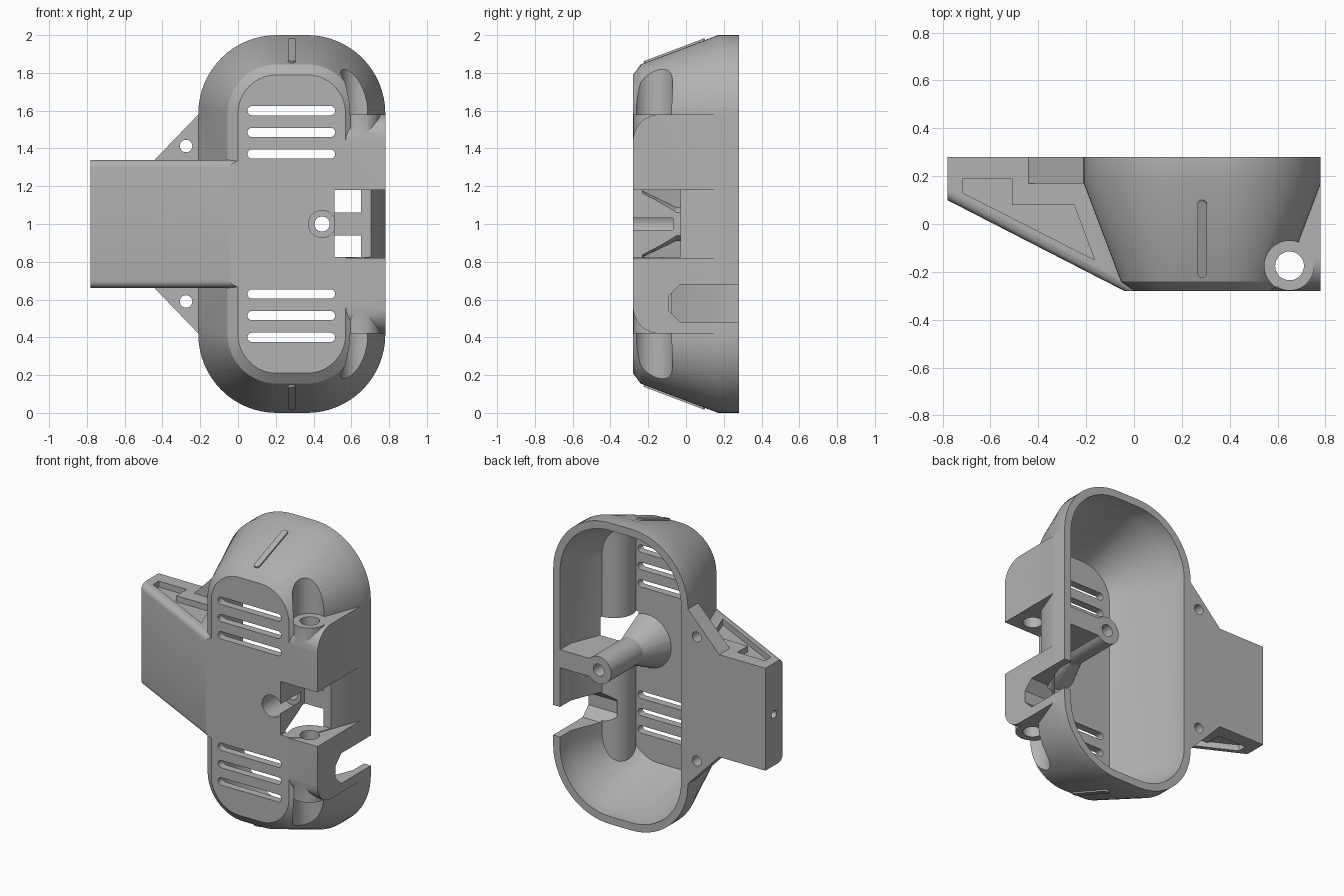
import bpy, bmesh, math
from mathutils import Matrix, Vector

if "Cube" in bpy.data.objects:
    bpy.data.objects.remove(bpy.data.objects["Cube"])

grey = bpy.data.materials.new("plain grey")
grey.use_nodes = True
GREY = (0.45, 0.45, 0.45, 1)
grey.diffuse_color = GREY
grey.node_tree.nodes["Principled BSDF"].inputs["Base Color"].default_value = GREY

MID_X = 0.285           # centre line of the shell
ROD_X, ROD_Y = 0.65, -0.175


def make(name, bm):
    bmesh.ops.recalc_face_normals(bm, faces=bm.faces)
    mesh = bpy.data.meshes.new(name)
    bm.to_mesh(mesh)
    bm.free()
    mesh.materials.append(grey)
    ob = bpy.data.objects.new(name, mesh)
    bpy.context.collection.objects.link(ob)
    return ob


def loft(name, rings):
    bm = bmesh.new()
    loops = [[bm.verts.new(p) for p in ring] for ring in rings]
    n = len(loops[0])
    for a, b in zip(loops, loops[1:]):
        for i in range(n):
            j = (i + 1) % n
            bm.faces.new((a[i], a[j], b[j], b[i]))
    bm.faces.new(loops[0])
    bm.faces.new(loops[-1][::-1])
    return make(name, bm)


def prism(name, pts, axis, lo, hi):
    """Extrude a 2D outline along one axis; other axes keep their order."""
    def place(p, d):
        q = list(p)
        q.insert("xyz".index(axis), d)
        return q
    return loft(name, [[place(p, d) for p in pts] for d in (lo, hi)])


def box(name, x, y, z):
    return prism(name, [(x[0], y[0]), (x[1], y[0]), (x[1], y[1]), (x[0], y[1])], "z", *z)


def tube(name, centre, r, axis, lo, hi, r2=None, n=48):
    def circle(rad):
        return [(centre[0] + rad * math.cos(2 * math.pi * i / n),
                 centre[1] + rad * math.sin(2 * math.pi * i / n)) for i in range(n)]
    k = "xyz".index(axis)
    rings = []
    for rad, d in ((r, lo), (r2 or r, hi)):
        rings.append([list(p[:k]) + [d] + list(p[k:]) for p in circle(rad)])
    return loft(name, rings)


def rounded(hx, hz, r, n=16):
    pts = []
    for k, (sx, sz) in enumerate(((1, 1), (-1, 1), (-1, -1), (1, -1))):
        for i in range(n + 1):
            a = math.pi / 2 * (k + i / n)
            pts.append((sx * (hx - r) + r * math.cos(a), sz * (hz - r) + r * math.sin(a)))
    return pts


def shell_ring(y, inset):
    return [(MID_X + x, y, 1 + z)
            for x, z in rounded(0.495 - inset, 1 - inset, 0.415 - inset)]


def combine(target, tool, op="DIFFERENCE"):
    mod = target.modifiers.new("cut", "BOOLEAN")
    mod.operation, mod.solver, mod.object = op, "EXACT", tool
    bpy.context.view_layer.objects.active = target
    bpy.ops.object.modifier_apply(modifier=mod.name)
    bpy.data.objects.remove(tool)


def mirror_z(pts, flip, at):
    """Flip the z coordinate (index at) about the mid height."""
    return [tuple(2 - c if flip and i == at else c for i, c in enumerate(p)) for p in pts]


def span(lo, hi, flip):
    return (2 - hi, 2 - lo) if flip else (lo, hi)


# Tapered outer shell
housing = loft("housing", [shell_ring(*s) for s in
                           ((0.28, 0), (0.17, 0), (-0.24, 0.155), (-0.28, 0.21))])

# Side blocks with a rounded outer corner and a hinge barrel
for flip in (False, True):
    arc = [(-0.14 - 0.14 * math.sin(a), 1.44 + 0.14 * math.cos(a))
           for a in (math.pi / 2 * i / 10 for i in range(11))]
    side = [(0.18, 1.18), (0.18, 1.58)] + arc + [(-0.28, 1.18)]
    combine(housing, prism("block", mirror_z(side, flip, 1), "x", 0.45, 0.78), "UNION")
    combine(housing, tube("barrel", (ROD_X, ROD_Y), 0.103, "z", *span(1.18, 1.58, flip)), "UNION")

# Wedge arm with softened long edges
wedge = [(-0.78, 0.28), (-0.78, 0.10), (-0.04, -0.28), (0.05, -0.28), (0.05, 0.28)]
arm = prism("arm", wedge, "z", 0.66, 1.34)
bm = bmesh.new()
bm.from_mesh(arm.data)
slope_mid = Vector((-0.41, -0.09))
edges = [e for e in bm.edges
         if (((e.verts[0].co + e.verts[1].co) / 2).xy - slope_mid).length < 0.01]
bmesh.ops.bevel(bm, geom=edges, offset=0.04, segments=5, profile=0.5, affect="EDGES")
bm.to_mesh(arm.data)
bm.free()
combine(housing, arm, "UNION")

# Triangular gussets between the arm and the shell
for flip in (False, True):
    tri = [(-0.46, 1.32), (-0.205, 1.585), (-0.18, 1.585), (-0.18, 1.32)]
    combine(housing, prism("gusset", mirror_z(tri, flip, 1), "y", 0.17, 0.28), "UNION")

# Hollow, leaving rod channel, flared post and rib standing inside
hollow = loft("hollow", [shell_ring(*s) for s in
                         ((0.32, 0.05), (0.165, 0.052), (-0.23, 0.21))])
combine(hollow, tube("channel", (ROD_X, ROD_Y), 0.135, "z", -0.1, 2.1))
combine(hollow, tube("post", (0.445, 1), 0.09, "y", -0.3, 0.28))
combine(hollow, tube("flare", (0.445, 1), 0.185, "y", -0.25, -0.05, 0.089))
combine(hollow, box("rib", (0.46, 0.9), (-0.03, 0.28), (0.94, 1.06)))
combine(housing, hollow)

# Open gap between the blocks
combine(housing, box("gap", (0.51, 1), (-0.4, -0.03), (0.825, 1.18)))

# Rod hole and the open grooves beyond the blocks
combine(housing, tube("rod_hole", (ROD_X, ROD_Y), 0.06, "z", -0.2, 2.2))
for flip in (False, True):
    combine(housing, tube("groove", (ROD_X, ROD_Y), 0.105, "z", *span(1.58, 2.2, flip)))

# Post bore and counterbore
combine(housing, tube("bore", (0.445, 1), 0.04, "y", -0.4, 0.4))
combine(housing, tube("counterbore", (0.445, 1), 0.072, "y", -0.4, -0.07))

# Cable notch in the side wall
notch = [(0.4, 0.48), (0.4, 0.68), (-0.03, 0.68), (-0.09, 0.62), (-0.09, 0.54), (-0.03, 0.48)]
combine(housing, prism("notch", notch, "x", 0.56, 1))

# Vent slots, in two groups of three
for flip in (False, True):
    for i in range(3):
        z = 1.37 + 0.115 * i
        z = 2 - z if flip else z
        pill = [(0.282 + x, z + h) for x, h in rounded(0.232, 0.0245, 0.0244, 6)]
        combine(housing, prism("vent", pill, "y", -0.4, -0.15))

# Gusset screw holes, arm pockets and the arm end hole
pocket = [(-0.715, 0.19), (-0.51, 0.19), (-0.51, 0.08), (-0.25, 0.08), (-0.165, -0.15), (-0.715, 0.13)]
for flip in (False, True):
    z = 0.59 if flip else 1.413
    combine(housing, tube("screw_hole", (-0.275, z), 0.033, "y", 0.1, 0.4))
    combine(housing, prism("pocket", pocket, "z", *span(1.30, 1.5, flip)))
combine(housing, tube("end_hole", (0.19, 1), 0.025, "x", -0.9, -0.5))


def smooth(ob):
    bpy.ops.object.select_all(action="DESELECT")
    ob.select_set(True)
    bpy.context.view_layer.objects.active = ob
    bpy.ops.object.shade_smooth_by_angle(angle=math.radians(25))


smooth(housing)

# Raised guide ridges on the sloped ends
tilt = math.atan2(0.155, 0.41)
for flip, name in ((False, "top_ridge"), (True, "bottom_ridge")):
    pill = rounded(0.02, 0.172, 0.0199, 6)
    ridge = prism(name, pill, "z", -0.015, 0.01)
    place = Matrix.Translation((MID_X, -0.06, 1.913)) @ Matrix.Rotation(tilt, 4, "X")
    if flip:
        place = Matrix.Translation((0, 0, 2)) @ Matrix.Scale(-1, 4, (0, 0, 1)) @ place
    ridge.data.transform(place)
    if flip:
        ridge.data.flip_normals()
    smooth(ridge)
